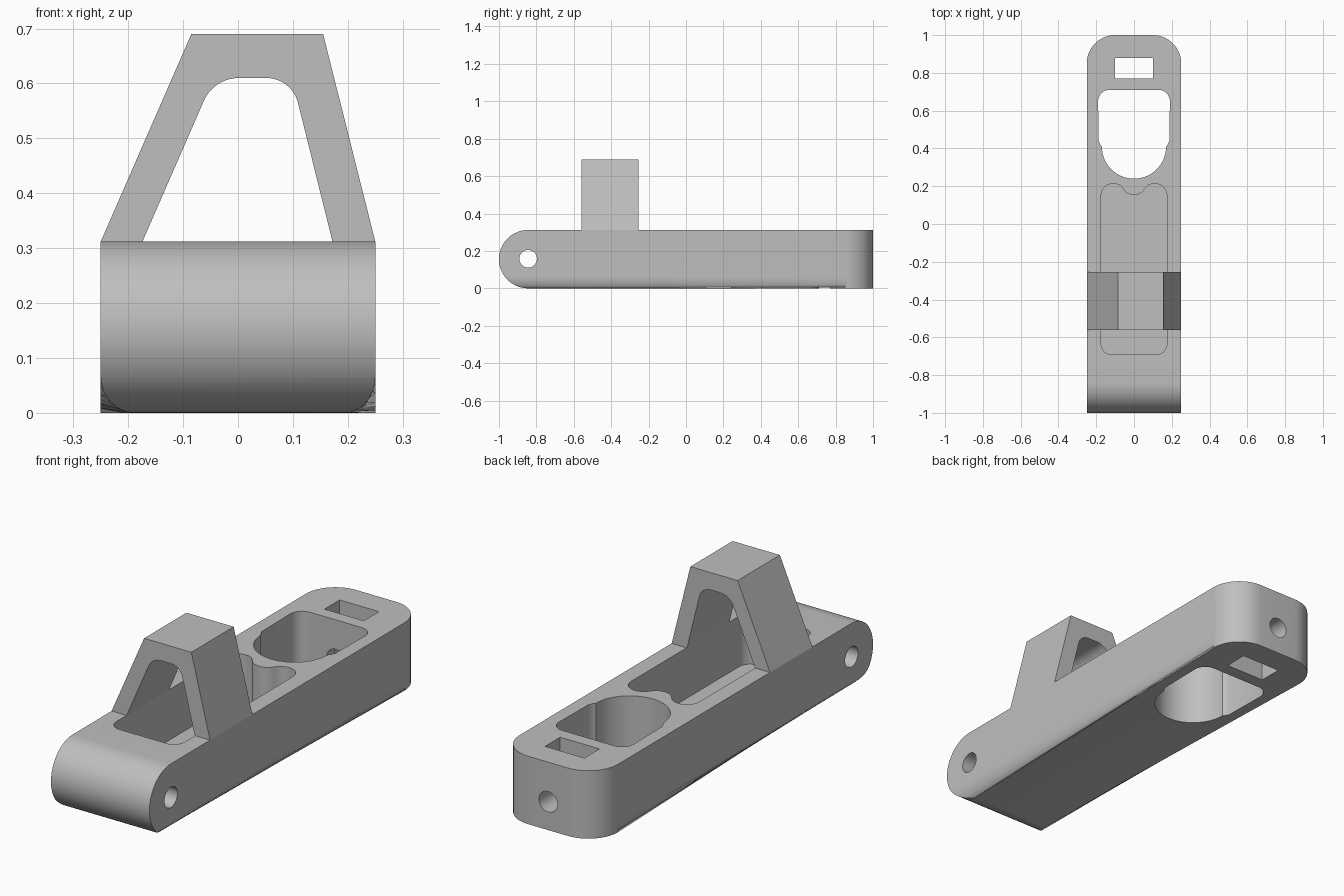
import bpy, bmesh
from math import cos, sin, radians, tan
from mathutils import Vector

if "Cube" in bpy.data.objects:
    bpy.data.objects.remove(bpy.data.objects["Cube"])

grey = bpy.data.materials.new("plain_grey")
grey.use_nodes = True
colour = (0.52, 0.52, 0.52, 1)
grey.diffuse_color = colour
grey.node_tree.nodes["Principled BSDF"].inputs["Base Color"].default_value = colour

# How a flat outline (a, b) and a depth d map to x, y, z
AXES = {"X": lambda a, b, d: (d, a, b),
        "Y": lambda a, b, d: (a, d, b),
        "Z": lambda a, b, d: (a, b, d)}


def arc(cx, cy, r, start, end, n=16):
    angles = [radians(start + (end - start) * i / n) for i in range(n + 1)]
    return [(cx + r * cos(t), cy + r * sin(t)) for t in angles]


def rounded(corners, n=14):
    """Outline from (a, b, radius) corners."""
    out = []
    for i, (a, b, r) in enumerate(corners):
        p = Vector((a, b))
        if r == 0:
            out.append((a, b))
            continue
        u = (Vector(corners[i - 1][:2]) - p).normalized()
        v = (Vector(corners[(i + 1) % len(corners)][:2]) - p).normalized()
        half = u.angle(v) / 2
        centre = p + (u + v).normalized() * (r / sin(half))
        s = p + u * (r / tan(half)) - centre
        e = p + v * (r / tan(half)) - centre
        turn = s.angle(e)
        for k in range(n + 1):
            t = turn * k / n
            q = centre + (s * sin(turn - t) + e * sin(t)) / sin(turn)
            out.append((q.x, q.y))
    return out


def prism(name, outline, axis, lo, hi, bottom_round=0):
    """Extruded outline, optionally rounded along its lower rim."""
    bm = bmesh.new()
    low = [bm.verts.new(AXES[axis](a, b, lo)) for a, b in outline]
    face = bm.faces.new(low)
    rim = list(face.edges)
    high = [bm.verts.new(AXES[axis](a, b, hi)) for a, b in outline]
    bm.faces.new(high[::-1])
    for i in range(len(low)):
        bm.faces.new((low[i - 1], high[i - 1], high[i], low[i]))
    if bottom_round:
        bmesh.ops.bevel(bm, geom=rim, offset=bottom_round, segments=8,
                        profile=0.5, affect='EDGES', clamp_overlap=False)
    bmesh.ops.recalc_face_normals(bm, faces=bm.faces)
    mesh = bpy.data.meshes.new(name)
    bm.to_mesh(mesh)
    bm.free()
    ob = bpy.data.objects.new(name, mesh)
    bpy.context.collection.objects.link(ob)
    mesh.materials.append(grey)
    return ob


def boolean(target, tool, operation='DIFFERENCE'):
    mod = target.modifiers.new(tool.name, 'BOOLEAN')
    mod.operation, mod.solver, mod.object = operation, 'EXACT', tool
    bpy.context.view_layer.objects.active = target
    bpy.ops.object.modifier_apply(modifier=mod.name)
    bpy.data.objects.remove(tool)


W, H = 0.25, 0.312
R = H / 2

# Body: round-bottomed bar trimmed to a half-round front end
body = prism("body", rounded([(-W, -1.2, 0), (W, -1.2, 0), (W, 1, 0.15), (-W, 1, 0.15)]),
             "Z", 0, H, 0.065)
nose = arc(R - 1, R, R, 90, 270, 40) + [(1.2, 0), (1.2, H)]
boolean(body, prism("nose_trim", nose, "X", -0.4, 0.4), 'INTERSECT')

# Pocket with two lobes at its rear end
right = arc(0.11, 0.15, 0.064, 0, 148.6)
bump = arc(0, 0.217, 0.064, -31.4, -148.6)[1:-1]
left = [(-a, b) for a, b in reversed(right)]
front = rounded([(-0.174, -0.69, 0.055), (0.174, -0.69, 0.055), (0, 0, 0)])[:-1]
front = arc(-0.119, -0.635, 0.055, 180, 270) + arc(0.119, -0.635, 0.055, 270, 360)
boolean(body, prism("pocket", right + bump + left + front, "Z", 0.08, 0.5, 0.045))

# Through opening: rounded rectangle flowing into a half round
opening = (arc(0, 0.41, 0.17, 180, 360, 36) + [(0.178, 0.42), (0.187, 0.44)]
           + arc(0.13, 0.65, 0.06, 0, 90) + arc(-0.13, 0.65, 0.06, 90, 180)
           + [(-0.187, 0.44), (-0.178, 0.42)])
boolean(body, prism("opening", opening, "Z", -0.1, 0.5))

# Rectangular slot, cross hole and rear hole
slot = [(-0.1, 0.77), (0.1, 0.77), (0.1, 0.88), (-0.1, 0.88)]
boolean(body, prism("slot", slot, "Z", -0.1, 0.5))
boolean(body, prism("cross_hole", arc(-0.844, 0.158, 0.047, 0, 350, 35), "X", -0.4, 0.4))
boolean(body, prism("rear_hole", arc(0, 0.13, 0.047, 0, 350, 35), "Y", 0.6, 1.2))

# Leaning arch standing on the body
window = rounded([(-0.174, H, 0), (-0.044, 0.61, 0.07), (0.098, 0.61, 0.06), (0.172, H, 0)])
outer = [(W, H), (0.155, 0.69), (-0.085, 0.69), (-W, H)]
arch = prism("arch", window + outer, "Y", -0.56, -0.253)

for ob in (body, arch):
    bpy.ops.object.select_all(action='DESELECT')
    ob.select_set(True)
    bpy.context.view_layer.objects.active = ob
    bpy.ops.object.shade_smooth_by_angle(angle=radians(30))
